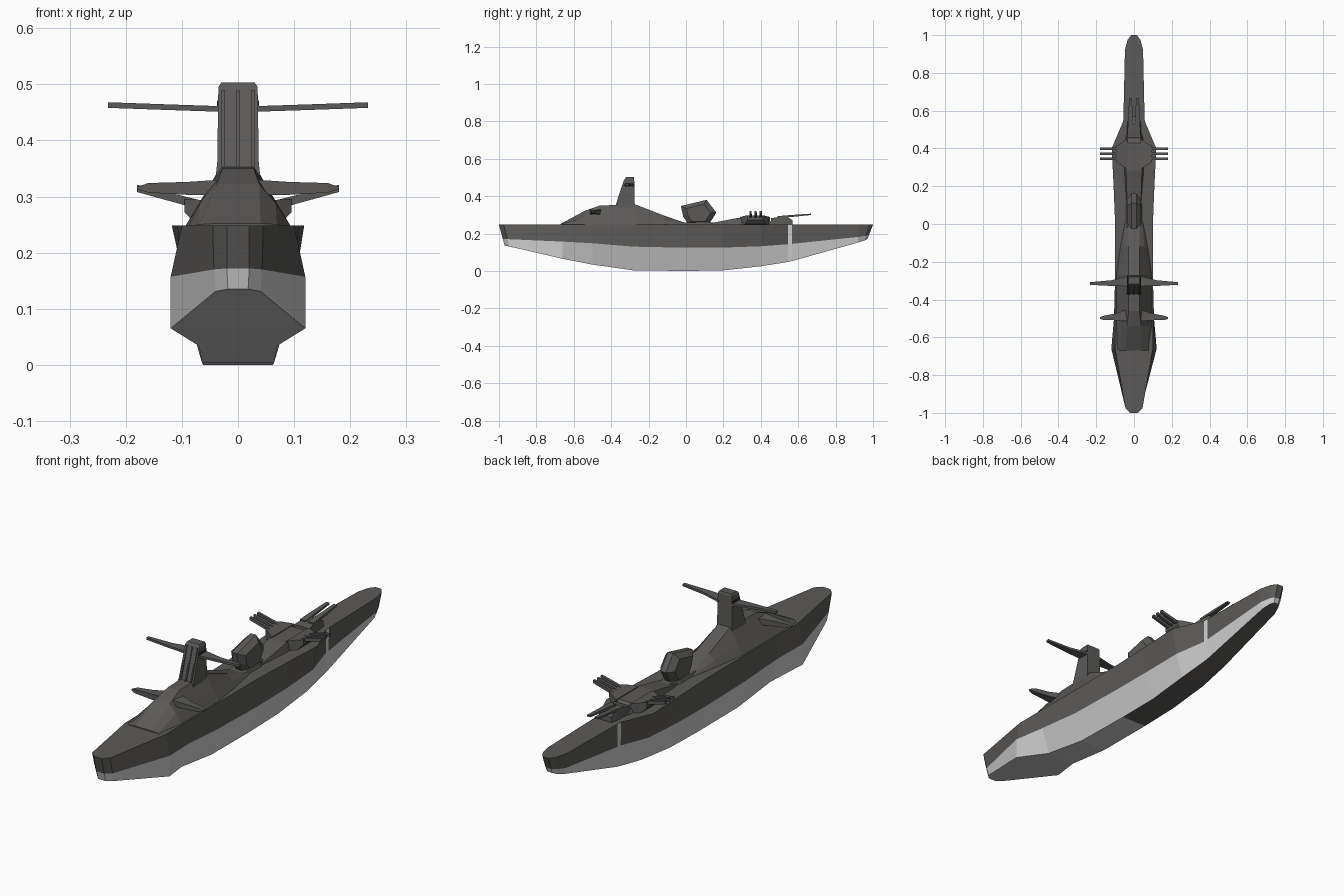
import bpy, bmesh

if "Cube" in bpy.data.objects:
    bpy.data.objects.remove(bpy.data.objects["Cube"])

# ---------- colours ----------
def material(name, rgb):
    m = bpy.data.materials.new(name)
    m.diffuse_color = (*rgb, 1)
    m.use_nodes = True
    m.node_tree.nodes["Principled BSDF"].inputs["Base Color"].default_value = m.diffuse_color
    return m

DARK = material("dark grey", (0.105, 0.102, 0.098))
LIGHT = material("light grey", (0.62, 0.62, 0.62))
BLACK = material("near black", (0.025, 0.025, 0.027))

# ---------- helpers ----------
def finish(name, bm, mats):
    bmesh.ops.recalc_face_normals(bm, faces=bm.faces)
    me = bpy.data.meshes.new(name)
    bm.to_mesh(me)
    bm.free()
    for m in mats:
        me.materials.append(m)
    ob = bpy.data.objects.new(name, me)
    bpy.context.collection.objects.link(ob)
    return ob

def loft(name, rings, mat=DARK):
    """Skin closed rings of equal length, with capped ends."""
    bm = bmesh.new()
    vs = [[bm.verts.new(p) for p in r] for r in rings]
    n = len(rings[0])
    for a, b in zip(vs, vs[1:]):
        for i in range(n):
            j = (i + 1) % n
            bm.faces.new((a[i], a[j], b[j], b[i]))
    bm.faces.new(vs[0])
    bm.faces.new(vs[-1])
    return finish(name, bm, [mat])

def rect_z(z, x, y0, y1):
    return [(-x, y0, z), (x, y0, z), (x, y1, z), (-x, y1, z)]

def rect_x(x, y0, y1, z0, z1):
    return [(x, y0, z0), (x, y1, z0), (x, y1, z1), (x, y0, z1)]

def rect_y(y, x0, x1, z0, z1):
    return [(x0, y, z0), (x1, y, z0), (x1, y, z1), (x0, y, z1)]

# ---------- hull: y, deck x, knuckle x z, chine x z, end lean ----------
DECK = 0.248
stations = [
    (-1.0, .02, .02, .172, .018, .135, .03),
    (-.975, .045, .043, .17, .04, .131, .03),
    (-.66, .1, .12, .157, .12, .065, 0),
    (-.5, .1, .106, .148, .07, .034, 0),
    (-.28, .1, .1, .13, .064, .003, 0),
    (0, .1, .1, .124, .062, 0, 0),
    (.2, .108, .098, .125, .06, .003, 0),
    (.4, .118, .092, .132, .06, .025, 0),
    (.545, .057, .056, .143, .05, .048, 0),
    (.567, .056, .055, .145, .049, .053, 0),
    (.92, .048, .045, .182, .035, .152, 0),
    (.975, .034, .03, .188, .024, .163, -.02),
    (1.0, .015, .013, .192, .01, .17, -.03),
]
bm = bmesh.new()
rings = []
for y, xd, xk, zk, xc, zc, lean in stations:
    yk = y + lean * (DECK - zk) / (DECK - zc)
    half = [(xd, y, DECK), (xk, yk, zk), (xc, y + lean, zc)]
    pts = [(-x, b, z) for x, b, z in half] + half[::-1]
    rings.append([bm.verts.new(p) for p in pts])
for k, (a, b) in enumerate(zip(rings, rings[1:])):
    y_mid = (stations[k][0] + stations[k + 1][0]) / 2
    for i in range(6):
        j = (i + 1) % 6
        f = bm.faces.new((a[i], a[j], b[j], b[i]))
        band = i in (0, 4) and .545 < y_mid < .567
        keel = i == 2 and y_mid < 0
        f.material_index = int(i in (1, 3) or band or keel)
for r in (rings[0], rings[-1]):
    bm.faces.new((r[0], r[1], r[4], r[5]))
    bm.faces.new((r[1], r[2], r[3], r[4])).material_index = 1
finish("hull", bm, [DARK, LIGHT])

# ---------- superstructure: y, base x, shoulder x z, top x z ----------
rings = []
for y, xb, xs, zs, xt, zt in [
    (-.67, .09, .07, .25, .04, .252),
    (-.54, .096, .068, .287, .038, .322),
    (-.46, .096, .07, .287, .028, .35),
    (-.27, .096, .07, .287, .03, .355),
    (-.12, .075, .055, .272, .03, .297),
    (.01, .05, .045, .25, .03, .252),
]:
    half = [(xb, y, .244), (xs, y, zs), (xt, y, zt)]
    rings.append([(-a, b, c) for a, b, c in half] + half[::-1])
loft("superstructure", rings)

# ---------- bridge tower with ribs and window band ----------
loft("tower", [rect_z(.3, .044, -.385, -.272), rect_z(.36, .037, -.367, -.274),
               rect_z(.495, .035, -.325, -.277), rect_z(.503, .03, -.318, -.28)])
for x in (-.026, 0, .026):
    loft("tower_rib", [rect_z(.352, .003, -.376, -.36), rect_z(.49, .003, -.331, -.32)])
    bpy.context.collection.objects["tower_rib" if x == -.026 else bpy.data.objects[-1].name]
ribs = [o for o in bpy.data.objects if o.name.startswith("tower_rib")]
for o, x in zip(ribs, (-.026, 0, .026)):
    o.location.x = x
for s in (-1, 1):
    loft("tower_window", [rect_x(s * .034, -.328, -.28, .457, .471),
                          rect_x(s * .0375, -.328, -.28, .457, .471)], BLACK)

# ---------- fins and side guns, both sides ----------
for s in (-1, 1):
    loft("yard_fin", [rect_x(s * .03, -.33, -.275, .451, .461),
                      rect_x(s * .12, -.328, -.298, .454, .464),
                      rect_x(s * .232, -.322, -.308, .458, .468)])
    loft("lower_fin", [rect_x(s * .03, -.515, -.45, .302, .33),
                       rect_x(s * .09, -.51, -.472, .303, .326),
                       rect_x(s * .16, -.508, -.486, .307, .324),
                       rect_x(s * .18, -.503, -.493, .313, .317)])
    loft("side_gun_base", [rect_x(s * .035, .29, .45, .245, .288),
                           rect_x(s * .075, .315, .425, .25, .295),
                           rect_x(s * .095, .33, .412, .272, .296)])
    for y in (.345, .372, .399):
        loft("side_gun_barrel", [rect_x(s * .05, y - .007, y + .007, .272, .289),
                                 rect_x(s * .18, y - .006, y + .006, .308, .321)])

# ---------- raised foredeck ----------
def deck_ring(y, xb, xt, z):
    return [(-xb, y, .244), (-xt, y, z), (xt, y, z), (xb, y, .244)]

loft("foredeck", [deck_ring(.1, .04, .036, .249), deck_ring(.28, .052, .042, .284),
                  deck_ring(.43, .052, .042, .284), deck_ring(.47, .045, .038, .252)])

# ---------- forward gun ----------
loft("forward_gun_base", [deck_ring(.455, .04, .038, .282), deck_ring(.53, .036, .028, .294),
                          deck_ring(.57, .03, .026, .272)])
for s in (-1, 1):
    loft("forward_gun_barrel", [rect_y(.49, s * .005, s * .034, .283, .293),
                                rect_y(.56, s * .008, s * .031, .288, .299),
                                rect_y(.667, s * .01, s * .026, .299, .306)])

# ---------- midship faceted turret ----------
outline = [(-.027, .347), (.11, .38), (.162, .313), (.122, .247), (.015, .247), (-.015, .29)]
cy, cz = .065, .305
loft("mid_turret", [[(x, cy + (y - cy) * k, cz + (z - cz) * k) for y, z in outline]
                    for x, k in ((-.036, .68), (-.013, 1), (.013, 1), (.036, .68))])
loft("mid_turret_base", [deck_ring(-.02, .045, .038, .258), deck_ring(.1, .045, .038, .262),
                         deck_ring(.17, .02, .012, .258)])
